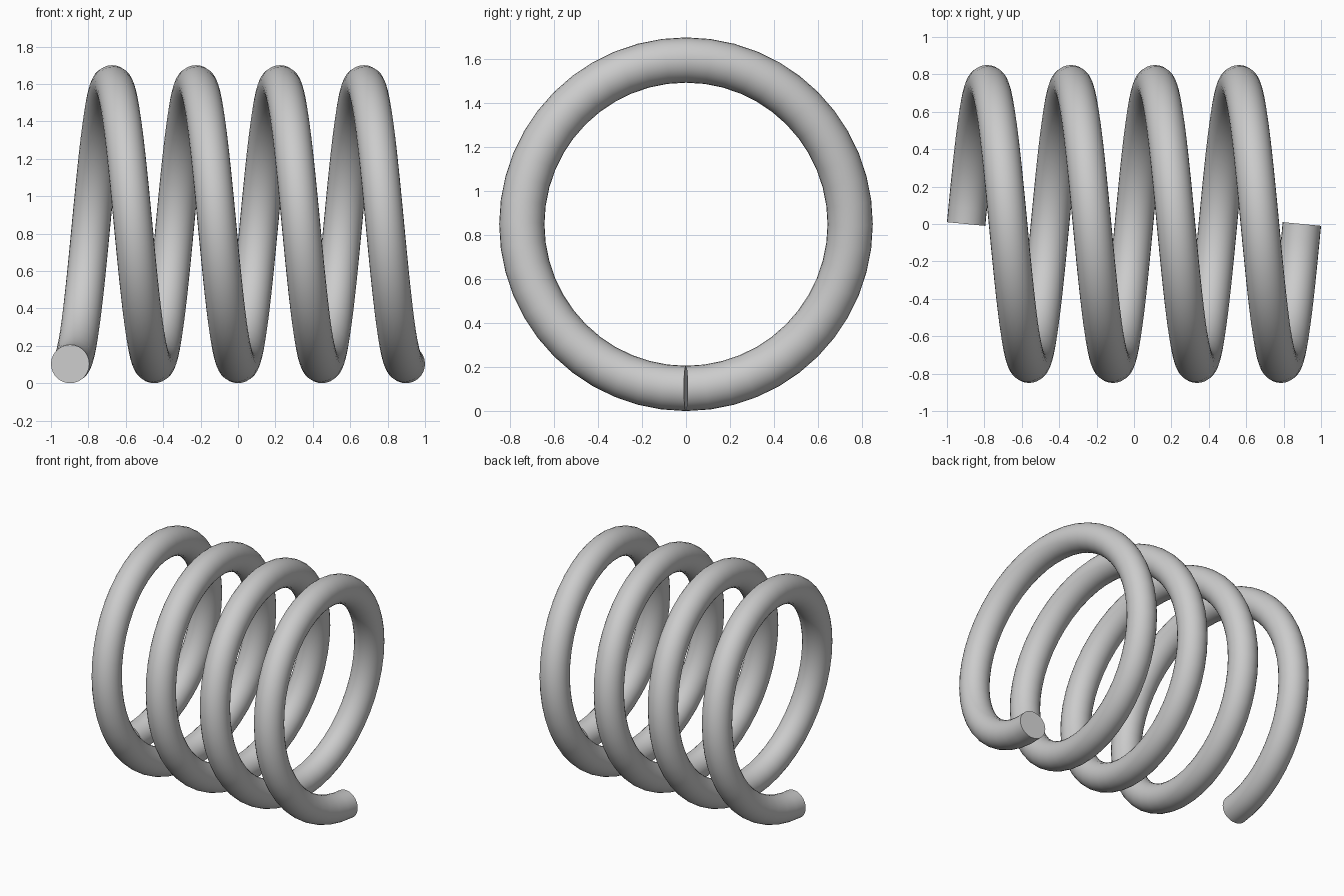
import bpy, bmesh, math
from mathutils import Vector

if "Cube" in bpy.data.objects:
    bpy.data.objects.remove(bpy.data.objects["Cube"])

COIL_R = 0.747     # centre line radius
WIRE_R = 0.103     # wire radius
HALF_LEN = 0.8975  # centre line half length along x
TURNS = 4
STEPS = 48         # rings per turn
SIDES = 28
AXIS_Z = 0.85

bm = bmesh.new()
rise = 2 * HALF_LEN / (TURNS * math.tau)

# Wire sections along a helix around the x axis, starting at the bottom
rings = []
for i in range(TURNS * STEPS + 1):
    a = math.tau * i / STEPS
    out = Vector((0, math.sin(a), -math.cos(a)))
    centre = Vector((-HALF_LEN + rise * a, 0, AXIS_Z)) + out * COIL_R
    tangent = Vector((rise, COIL_R * math.cos(a), COIL_R * math.sin(a))).normalized()
    side = tangent.cross(out)
    ring = []
    for k in range(SIDES):
        t = math.tau * k / SIDES
        ring.append(bm.verts.new(centre + (out * math.cos(t) + side * math.sin(t)) * WIRE_R))
    rings.append(ring)

# Skin between sections
for r0, r1 in zip(rings, rings[1:]):
    for k in range(SIDES):
        n = (k + 1) % SIDES
        bm.faces.new((r0[k], r0[n], r1[n], r1[k]))

# Flat cut ends
bm.faces.new(rings[0])
bm.faces.new(rings[-1])
bmesh.ops.recalc_face_normals(bm, faces=bm.faces)

mesh = bpy.data.meshes.new("coil_spring")
bm.to_mesh(mesh)
bm.free()
spring = bpy.data.objects.new("coil_spring", mesh)
bpy.context.collection.objects.link(spring)
bpy.context.view_layer.objects.active = spring
spring.select_set(True)
bpy.ops.object.shade_smooth_by_angle(angle=math.radians(40))
